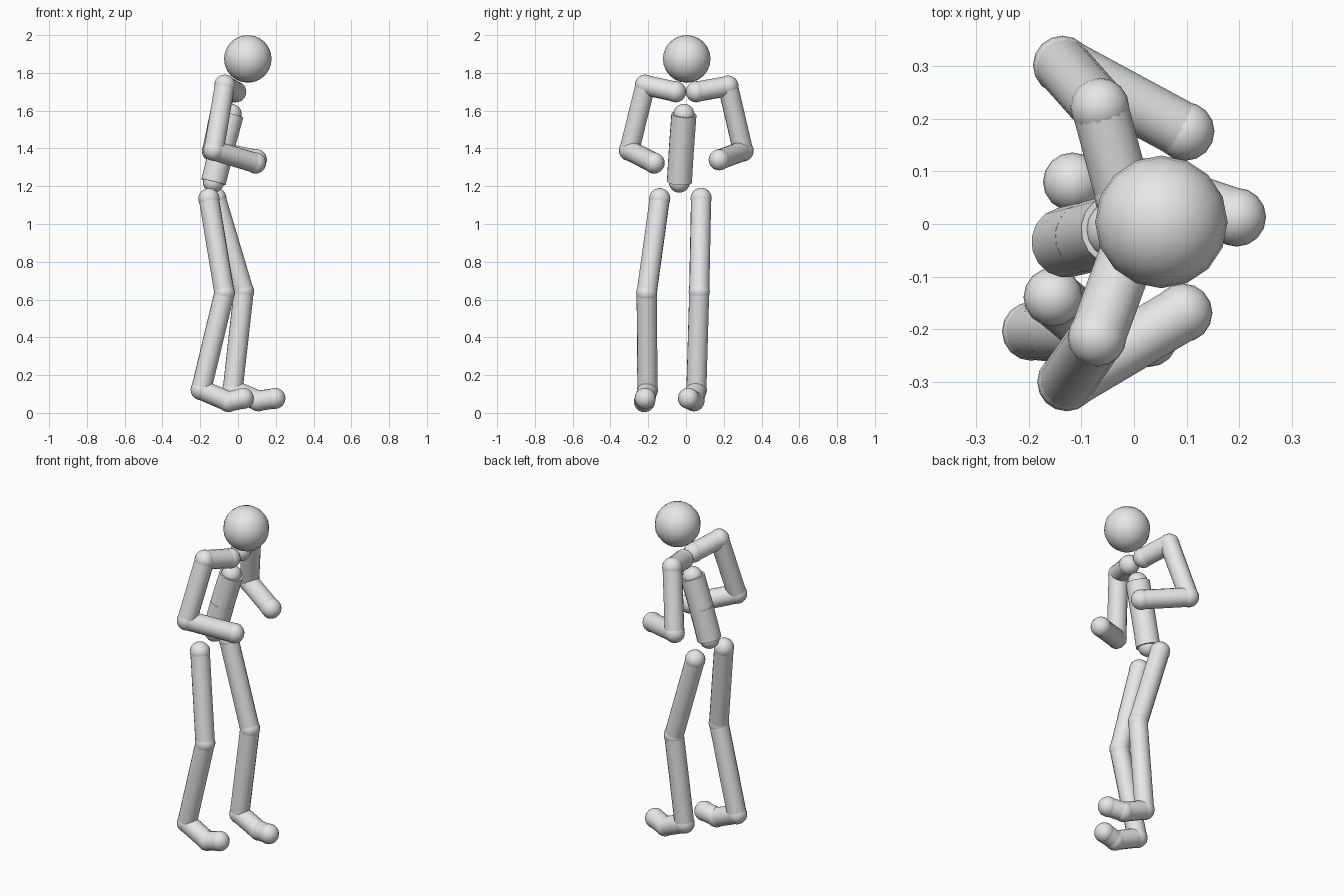
import bpy
from mathutils import Vector

if "Cube" in bpy.data.objects:
    bpy.data.objects.remove(bpy.data.objects["Cube"])

JOINT_R, LIMB_R, TORSO_R, HEAD_R = 0.056, 0.0535, 0.067, 0.126

grey = bpy.data.materials.new("plain grey")
grey.diffuse_color = (0.8, 0.8, 0.8, 1)
grey.use_nodes = True
grey.node_tree.nodes["Principled BSDF"].inputs["Base Color"].default_value = grey.diffuse_color


def finish(name):
    ob = bpy.context.object
    ob.name = name
    ob.data.materials.append(grey)
    bpy.ops.object.shade_smooth_by_angle(angle=0.7)
    return ob


def ball(name, p, r=JOINT_R):
    bpy.ops.mesh.primitive_uv_sphere_add(segments=16, ring_count=12, radius=r, location=p)
    finish(name)


def rod(name, a, b, r=LIMB_R):
    a, b = Vector(a), Vector(b)
    d = b - a
    bpy.ops.mesh.primitive_cylinder_add(vertices=16, radius=r, depth=d.length,
                                        location=(a + b) / 2,
                                        rotation=d.to_track_quat('Z', 'Y').to_euler())
    finish(name)


def chain(side, joints, bones, r=LIMB_R):
    """Balls at every named joint, with rods between neighbours."""
    for name, p in joints:
        ball(f"{side}{name}", p)
    for bone, (_, a), (_, b) in zip(bones, joints, joints[1:]):
        rod(f"{side}{bone}", a, b, r)


# Head
ball("head", (0.052, 0.004, 1.874), HEAD_R)

# Torso
chain("", [("pelvis_joint", (-0.13, -0.035, 1.222)),
           ("waist_joint", (-0.085, -0.024, 1.403)),
           ("chest_joint", (-0.036, -0.011, 1.58))],
      ["lower_torso", "upper_torso"], TORSO_R)

# Arms
ARM_BONES = ["collar", "upper_arm", "forearm"]
ARM_JOINTS = ["collar_joint", "shoulder", "elbow", "hand"]
arms = {
    "left_": [(-0.02, 0.055, 1.70), (-0.065, 0.222, 1.73), (-0.136, 0.302, 1.387), (0.097, 0.176, 1.34)],
    "right_": [(-0.012, -0.055, 1.70), (-0.07, -0.215, 1.735), (-0.128, -0.300, 1.39), (0.093, -0.169, 1.323)],
}
for side, pts in arms.items():
    chain(side, list(zip(ARM_JOINTS, pts)), ARM_BONES)

# Legs
LEG_BONES = ["thigh", "shin", "foot", "toes"]
LEG_JOINTS = ["hip", "knee", "ankle", "ball_of_foot", "toe_tip"]
legs = {
    "left_": [(-0.117, 0.08, 1.136), (0.03, 0.07, 0.642), (-0.028, 0.055, 0.122),
              (0.108, 0.042, 0.064), (0.195, 0.013, 0.077)],
    "right_": [(-0.154, -0.139, 1.134), (-0.072, -0.208, 0.635), (-0.195, -0.204, 0.123),
               (-0.05, -0.22, 0.06), (0.028, -0.216, 0.077)],
}
for side, pts in legs.items():
    chain(side, list(zip(LEG_JOINTS, pts)), LEG_BONES)
